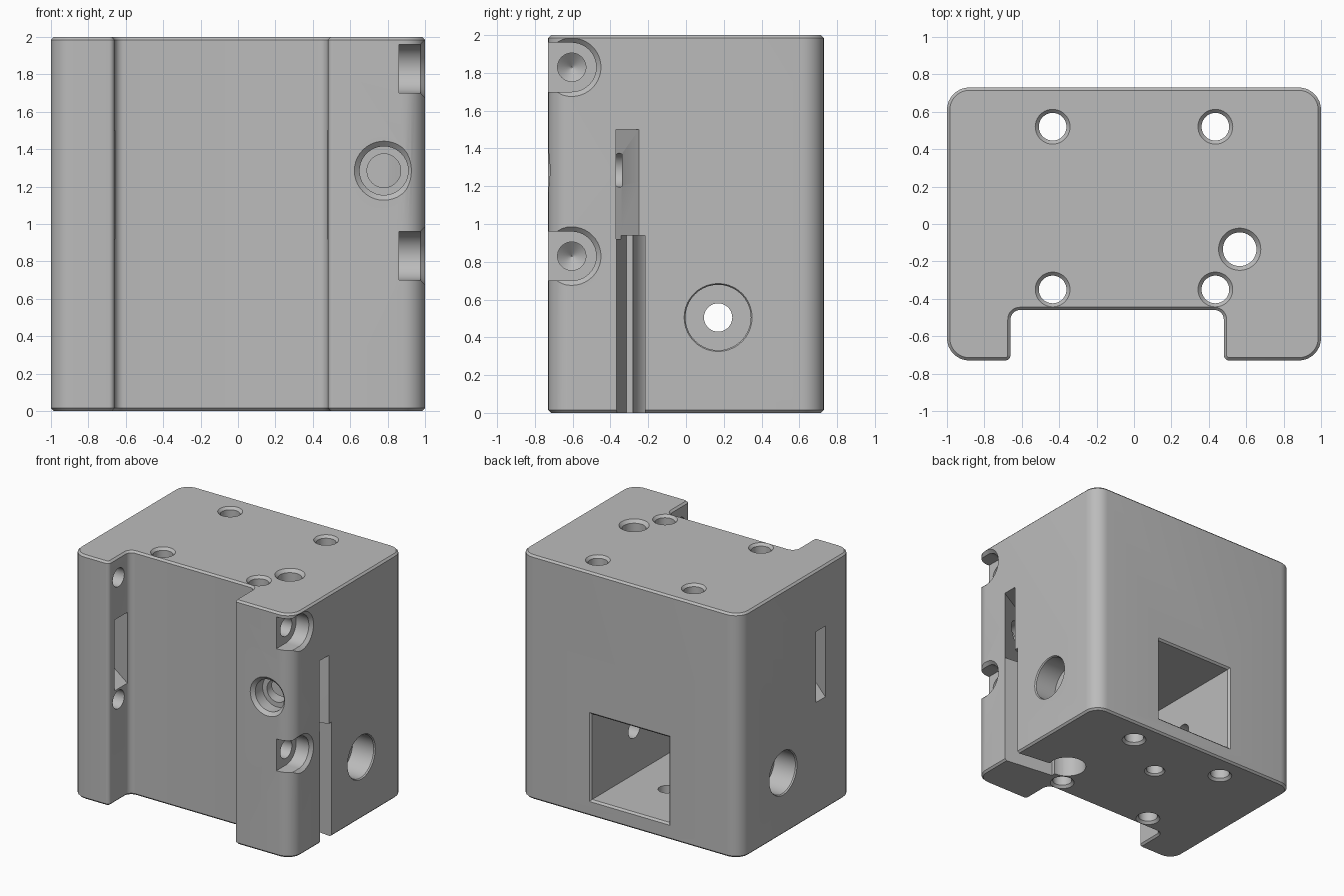
import bpy, bmesh
from math import pi, cos, sin, radians
from mathutils import Vector

old = bpy.data.objects.get("Cube")
if old:
    bpy.data.objects.remove(old, do_unlink=True)

grey = bpy.data.materials.new("plain_grey")
grey.use_nodes = True
colour = (0.5, 0.5, 0.5, 1)
grey.diffuse_color = colour
grey.node_tree.nodes["Principled BSDF"].inputs["Base Color"].default_value = colour

DEPTH, HEIGHT, RIM = 0.73, 2.0, 0.015


def make_object(name, bm):
    bmesh.ops.recalc_face_normals(bm, faces=bm.faces)
    mesh = bpy.data.meshes.new(name)
    bm.to_mesh(mesh)
    bm.free()
    mesh.materials.append(grey)
    obj = bpy.data.objects.new(name, mesh)
    bpy.context.collection.objects.link(obj)
    return obj


# Block: notched outline, rounded uprights, chamfered rims
def build_block():
    outline = [(-1, -DEPTH, .12), (-.66, -DEPTH, .03), (-.66, -.46, .05),
               (.48, -.46, .05), (.48, -DEPTH, .03), (1, -DEPTH, .12),
               (1, DEPTH, .12), (-1, DEPTH, .12)]
    points = []
    count = len(outline)
    for i, (x, y, r) in enumerate(outline):
        here = Vector((x, y, 0))
        to_prev = (Vector((*outline[i - 1][:2], 0)) - here).normalized()
        to_next = (Vector((*outline[(i + 1) % count][:2], 0)) - here).normalized()
        centre = here + (to_prev + to_next) * r
        for k in range(9):
            a = k * pi / 16
            points.append(centre - to_next * r * cos(a) - to_prev * r * sin(a))
    bm = bmesh.new()
    base = bm.faces.new([bm.verts.new(p) for p in points])
    top = bmesh.ops.extrude_face_region(bm, geom=[base])["geom"]
    bmesh.ops.translate(bm, vec=(0, 0, HEIGHT),
                        verts=[g for g in top if isinstance(g, bmesh.types.BMVert)])
    bmesh.ops.recalc_face_normals(bm, faces=bm.faces)
    rims = [e for e in bm.edges if abs(e.verts[0].co.z - e.verts[1].co.z) < .01]
    bmesh.ops.bevel(bm, geom=rims, offset=RIM, segments=1, affect='EDGES')
    return make_object("mounting_block", bm)


block = build_block()


def carve(name, rings):
    """Loft closed rings into a solid and subtract it from the block."""
    bm = bmesh.new()
    loops = [[bm.verts.new(p) for p in ring] for ring in rings]
    n = len(loops[0])
    for a, b in zip(loops, loops[1:]):
        for i in range(n):
            j = (i + 1) % n
            bm.faces.new((a[i], a[j], b[j], b[i]))
    bm.faces.new(loops[0])
    bm.faces.new(loops[-1])
    cutter = make_object(name, bm)
    cutter.hide_render = True
    mod = block.modifiers.new(name, 'BOOLEAN')
    mod.operation = 'DIFFERENCE'
    mod.solver = 'EXACT'
    mod.object = cutter
    bpy.context.view_layer.objects.active = block
    bpy.ops.object.modifier_apply(modifier=mod.name)
    bpy.data.objects.remove(cutter, do_unlink=True)


def drill(name, start, axis, profile, sides=40):
    """Round hole from (distance, radius) steps along an axis."""
    axis = Vector(axis)
    turn = Vector((0, 0, 1)).rotation_difference(axis)
    rings = []
    for d, r in profile:
        rings.append([Vector(start) + axis * d + turn @ Vector(
            (r * cos(2 * pi * i / sides), r * sin(2 * pi * i / sides), 0))
            for i in range(sides)])
    carve(name, rings)


def rect_x(x, y, half_y, z0, z1):
    return [(x, y - half_y, z0), (x, y + half_y, z0),
            (x, y + half_y, z1), (x, y - half_y, z1)]


# Large opening in the back
def back_rect(y, grow):
    x, z0, z1 = .35 + grow, .135 - grow, .835 + grow
    return [(-x, y, z0), (x, y, z0), (x, y, z1), (-x, y, z1)]


carve("back_pocket", [back_rect(.75, .015), back_rect(.73, .015),
                      back_rect(.715, 0), back_rect(-.3, 0)])

# Vertical bolt holes
for x in (-.435, .435):
    for y in (-.35, .52):
        drill("bolt_hole", (x, y, 2.01), (0, 0, -1),
              [(0, .093), (.01, .093), (.03, .074), (1.99, .074),
               (2.01, .093), (2.02, .093)])

# Stepped vertical channel and floor hole
drill("channel", (.565, -.135, 2.01), (0, 0, -1),
      [(0, .113), (.01, .113), (.035, .09), (1.07, .09),
       (1.07, .145), (2.02, .145)])
drill("floor_hole", (0, .25, -.01), (0, 0, 1),
      [(0, .08), (.01, .08), (.025, .065), (.3, .065)])

# Cross bore with wide mouths on both sides
drill("cross_bore", (1.01, .17, .505), (-1, 0, 0),
      [(0, .18), (.01, .18), (.02, .173), (.21, .173), (.21, .075),
       (1.81, .075), (1.81, .173), (2, .173), (2.01, .18), (2.02, .18)])

# Front stepped bore
drill("front_bore", (.78, -.74, 1.285), (0, 1, 0),
      [(0, .158), (.01, .158), (.035, .13), (.13, .13), (.13, .09), (.4, .09)])


# Clamp screw seats, open to the front, with blind holes across the notch
def seat_ring(x, z, r):
    arc = [(x, -.605 + r * cos(i * pi / 20), z + r * sin(i * pi / 20))
           for i in range(-10, 11)]
    return arc + [(x, -.9, z + r), (x, -.9, z - r)]


for z in (.83, 1.83):
    carve("screw_seat", [seat_ring(1.02, z, .155), seat_ring(1, z, .155),
                         seat_ring(.975, z, .13), seat_ring(.86, z, .13)])
    drill("screw_hole", (.9, -.605, z), (-1, 0, 0),
          [(0, .075), (1.78, .075), (1.84, .003)])

# Slanted slots from the outer sides into the notch
for side, wall in ((-1, .64), (1, .46)):
    carve("tie_slot", [rect_x(side * 1.02, -.30, .06, .92, 1.5),
                       rect_x(side * wall, -.59, .085, .92, 1.5)])

# Wide lower slot leading to the channel
carve("lower_slot", [rect_x(1.02, -.295, .075, -.02, .94),
                     rect_x(.57, -.24, .075, -.02, .94)])

# Smooth shading with crisp edges
bpy.ops.object.select_all(action='DESELECT')
block.select_set(True)
bpy.context.view_layer.objects.active = block
bpy.ops.object.shade_smooth_by_angle(angle=radians(30))
